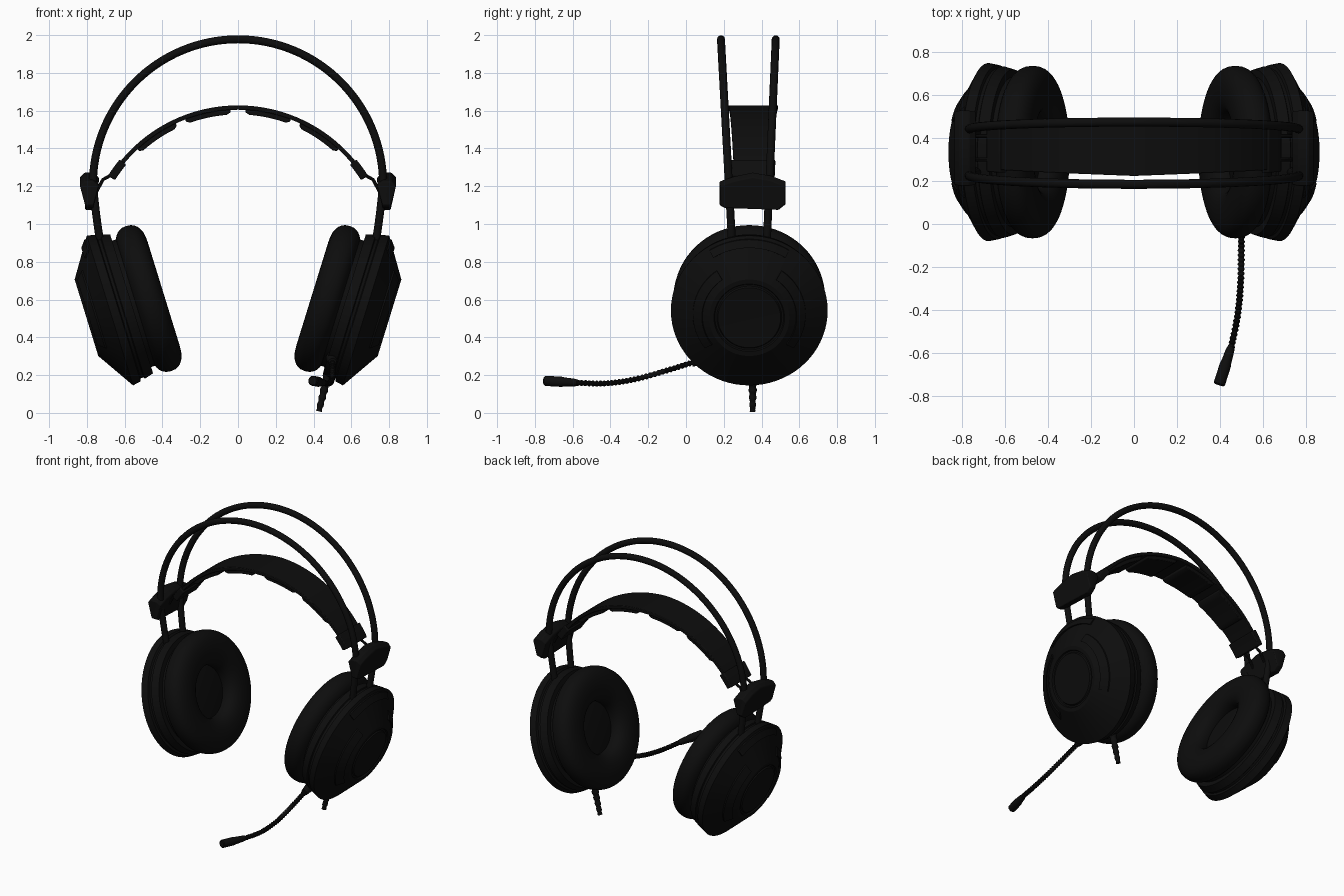
import bpy, bmesh
from math import sin, cos, pi, radians, copysign
from mathutils import Vector, Matrix

cube = bpy.data.objects.get("Cube")
if cube:
    bpy.data.objects.remove(cube)


def make_material(name, value):
    m = bpy.data.materials.new(name)
    m.use_nodes = True
    colour = (value, value, value, 1)
    m.diffuse_color = colour
    m.node_tree.nodes["Principled BSDF"].inputs["Base Color"].default_value = colour
    return m


BLACK = make_material("matt black", 0.004)


def finish(name, bm, mirror=False, bevel=0, angle=35):
    bmesh.ops.remove_doubles(bm, verts=bm.verts, dist=1e-5)
    bmesh.ops.recalc_face_normals(bm, faces=bm.faces)
    me = bpy.data.meshes.new(name)
    bm.to_mesh(me)
    bm.free()
    me.materials.append(BLACK)
    ob = bpy.data.objects.new(name, me)
    bpy.context.collection.objects.link(ob)
    bpy.ops.object.select_all(action="DESELECT")
    ob.select_set(True)
    bpy.context.view_layer.objects.active = ob
    bpy.ops.object.shade_smooth_by_angle(angle=radians(angle))
    if bevel:
        b = ob.modifiers.new("bevel", "BEVEL")
        b.width, b.segments = bevel, 2
    if mirror:
        ob.modifiers.new("mirror", "MIRROR")
    return ob


def loft(bm, rings, closed_path=False, caps=True):
    """Skin a list of closed point rings."""
    vr = [[bm.verts.new(p) for p in r] for r in rings]
    n = len(vr[0])
    for i in range(len(vr) if closed_path else len(vr) - 1):
        a, b = vr[i], vr[(i + 1) % len(vr)]
        for j in range(n):
            k = (j + 1) % n
            bm.faces.new((a[j], a[k], b[k], b[j]))
    if caps and not closed_path:
        bm.faces.new(vr[0])
        bm.faces.new(vr[-1])


def sweep(name, pts, radii, ref, sides=12, mirror=False, angle=35):
    """Round tube along a path."""
    ref, rings = Vector(ref), []
    for i, p in enumerate(pts):
        t = (pts[min(i + 1, len(pts) - 1)] - pts[max(i - 1, 0)]).normalized()
        a = t.cross(ref).normalized()
        b = t.cross(a)
        rings.append([p + radii[i] * (a * cos(2 * pi * k / sides) + b * sin(2 * pi * k / sides))
                      for k in range(sides)])
    bm = bmesh.new()
    loft(bm, rings)
    return finish(name, bm, mirror, angle=angle)


def smooth_path(pts, steps):
    """Catmull-Rom samples through the points."""
    p = [Vector(q) for q in pts]
    p = [2 * p[0] - p[1]] + p + [2 * p[-1] - p[-2]]
    out = []
    for i in range(1, len(p) - 2):
        a, b, c, d = p[i - 1:i + 3]
        for s in range(steps):
            t = s / steps
            out.append(0.5 * (2 * b + (c - a) * t + (2 * a - 5 * b + 4 * c - d) * t * t
                              + (3 * b - a - 3 * c + d) * t ** 3))
    return out + [p[-2]]


# Ear cup frame: tilted disc axis pointing outward and down
UP = Vector((0.295, 0, 0.955)).normalized()
OUT = Vector((UP.z, 0, -UP.x))
SIDE = Vector((0, 1, 0))
CENTRE = Vector((0.678, 0.335, 0.542))


def cup_point(depth, r, a):
    return CENTRE + OUT * depth + r * (UP * cos(a) + SIDE * sin(a))


def revolve(name, prof, start=0, end=360, steps=72, bevel=0, angle=30):
    """Turn a closed (depth, radius) outline around the cup axis, mirrored to both cups."""
    full = end - start == 360
    bm = bmesh.new()
    count = steps if full else steps + 1
    rings = [[cup_point(d, r, radians(start + (end - start) * i / steps)) for d, r in prof]
             for i in range(count)]
    loft(bm, rings, closed_path=full)
    bmesh.ops.remove_doubles(bm, verts=bm.verts, dist=1e-5)
    return finish(name, bm, True, bevel, angle)


def axis_solid(name, prof):
    """Turn an open outline that begins and ends on the axis."""
    bm = bmesh.new()
    verts = [bm.verts.new(cup_point(d, r, 0)) for d, r in prof]
    edges = [bm.edges.new(pair) for pair in zip(verts, verts[1:])]
    bmesh.ops.spin(bm, geom=verts + edges, cent=CENTRE, axis=OUT, angle=2 * pi, steps=72)
    return finish(name, bm, True, angle=25)


# Ear cup shells, conical outside with a groove round the band
axis_solid("ear_cup_shell", [
    (-0.12, 0), (-0.12, 0.385), (-0.07, 0.4), (-0.065, 0.391), (-0.05, 0.391),
    (-0.045, 0.406), (0, 0.415), (0.13, 0.212), (0.13, 0.187), (0.12, 0.182),
    (0.12, 0.172), (0.13, 0.166), (0.127, 0)])
axis_solid("cushion_mount", [(-0.2, 0), (-0.2, 0.2), (-0.16, 0.35), (-0.11, 0.35), (-0.11, 0)])

# Soft ear cushions: rounded section turned into a ring
section = []
for k in range(28):
    c, s = cos(2 * pi * k / 28), sin(2 * pi * k / 28)
    section.append((-0.215 + 0.083 * copysign(abs(s) ** 0.85, s),
                    0.287 + 0.115 * copysign(abs(c) ** 0.85, c)))
revolve("ear_cushion", section, angle=60)


# Raised arc plates on the cone
def cone_plate(name, r0, r1, start, end, lift=0.009):
    def depth(r):
        return 0.13 * (0.415 - r) / 0.203
    outline = [(depth(r0) - 0.01, r0), (depth(r0) + lift, r0 + 0.006),
               (depth(r1) + lift, r1 - 0.002), (depth(r1) - 0.01, r1)]
    revolve(name, outline, start, end, steps=24)


cone_plate("rear_arc_plate", 0.245, 0.3, 35, 128)
cone_plate("front_arc_plate", 0.245, 0.3, -128, -35)
cone_plate("top_arc_plate", 0.355, 0.4, -32, 32)

# Twin headband wires
for name, y_low, y_top in (("front_wire", 0.241, 0.185), ("rear_wire", 0.43, 0.475)):
    half = smooth_path([(0.728, 0, 0.89), (0.752, 0, 1.06), (0.768, 0, 1.21)], 4)[:-1]
    arc = [Vector((0.768 * cos(pi * i / 64), 0, 1.21 + 0.768 * sin(pi * i / 64)))
           for i in range(65)]
    path = half + arc + [Vector((-p.x, 0, p.z)) for p in reversed(half)]
    for p in path:
        p.y = y_low + (y_top - y_low) * (p.z - 0.95) / 1.03
    sweep(name, path, [0.021] * len(path), (0, 1, 0))

# Slider blocks: faceted side outline, narrowed towards top and bottom
bm = bmesh.new()
outline = [(0.205, 1.085), (0.49, 1.075), (0.528, 1.105), (0.528, 1.225),
           (0.45, 1.255), (0.353, 1.272), (0.25, 1.25), (0.178, 1.225), (0.178, 1.1)]
rings = []
for t in (0, 0.3, 0.75, 1):
    inset = 0.03 if t in (0, 1) else 0
    rings.append([(0.737 + 0.1 * t - 0.028 * (2 * t - 1) * (z < 1.15),
                   0.353 + (y - 0.353) * (1 - inset),
                   z - inset * 0.8 * (z > 1.2)) for y, z in outline])
loft(bm, rings)
finish("slider_block", bm, True, 0.005)


# Suspended head strap and its pads, bent round one arc
def slab(name, a0, a1, low, high, taper=0, mirror=False, bevel=0.004, widen=0, steps=32):
    bm = bmesh.new()
    rings = []
    for i in range(steps + 1):
        deg = a0 + (a1 - a0) * i / steps
        a = radians(deg)
        w = 0.132 - 0.028 * abs(deg) / 52 + widen
        thin = taper if i in (0, steps) else 0
        rings.append([((0.8 + h) * sin(a), 0.356 + s * w, 0.825 + (0.8 + h) * cos(a))
                      for s, h in ((-1, low + thin), (1, low + thin), (1, high), (-1, high))])
    loft(bm, rings)
    finish(name, bm, mirror, bevel)


slab("head_strap", -53, 53, -0.02, 0.003)
slab("inner_strap_pad", 3, 21, -0.045, -0.015, 0.012, True, widen=-0.012, steps=12)
slab("outer_strap_pad", 25, 43, -0.045, -0.015, 0.012, True, widen=-0.012, steps=12)
slab("strap_end_clip", 50.5, 58, -0.032, 0.012, 0, True, 0.006, widen=0.012, steps=3)
for name, y in (("front_strap_cord", 0.3), ("rear_strap_cord", 0.41)):
    sweep(name, [Vector((0.67, y, 1.26)), Vector((0.715, y, 1.235)), Vector((0.75, y, 1.17))],
          [0.009] * 3, (0, 1, 0), 8, True)

# Ribbed microphone boom on the left cup
boom = smooth_path([(0.5, 0.06, 0.275), (0.5, -0.1, 0.225), (0.497, -0.27, 0.178),
                    (0.482, -0.43, 0.156), (0.45, -0.59, 0.16)], 32)
sweep("microphone_boom", boom, [0.0165 if i % 4 < 2 else 0.0125 for i in range(len(boom))],
      (0, 0, 1), 10)
head = [Vector((0.455, -0.565, 0.159)).lerp(Vector((0.396, -0.75, 0.17)), t)
        for t in (0, 0.12, 0.42, 0.5, 0.97, 1)]
sweep("microphone_head", head, [0.014, 0.02, 0.024, 0.027, 0.027, 0.022], (0, 0, 1), 16)
sweep("microphone_socket", [Vector((0.5, 0.12, 0.29)), Vector((0.5, 0.03, 0.267))],
      [0.035, 0.022], (0, 0, 1), 16)

# Cable strain relief under the left cup
stub = [Vector((0.485, 0.353, 0.24)).lerp(Vector((0.428, 0.353, 0.008)), i / 24)
        for i in range(25)]
sweep("cable_strain_relief", stub,
      [(0.028 - 0.012 * i / 24) * (1 if i % 4 < 2 else 0.82) for i in range(25)],
      (0, 1, 0), 12)
